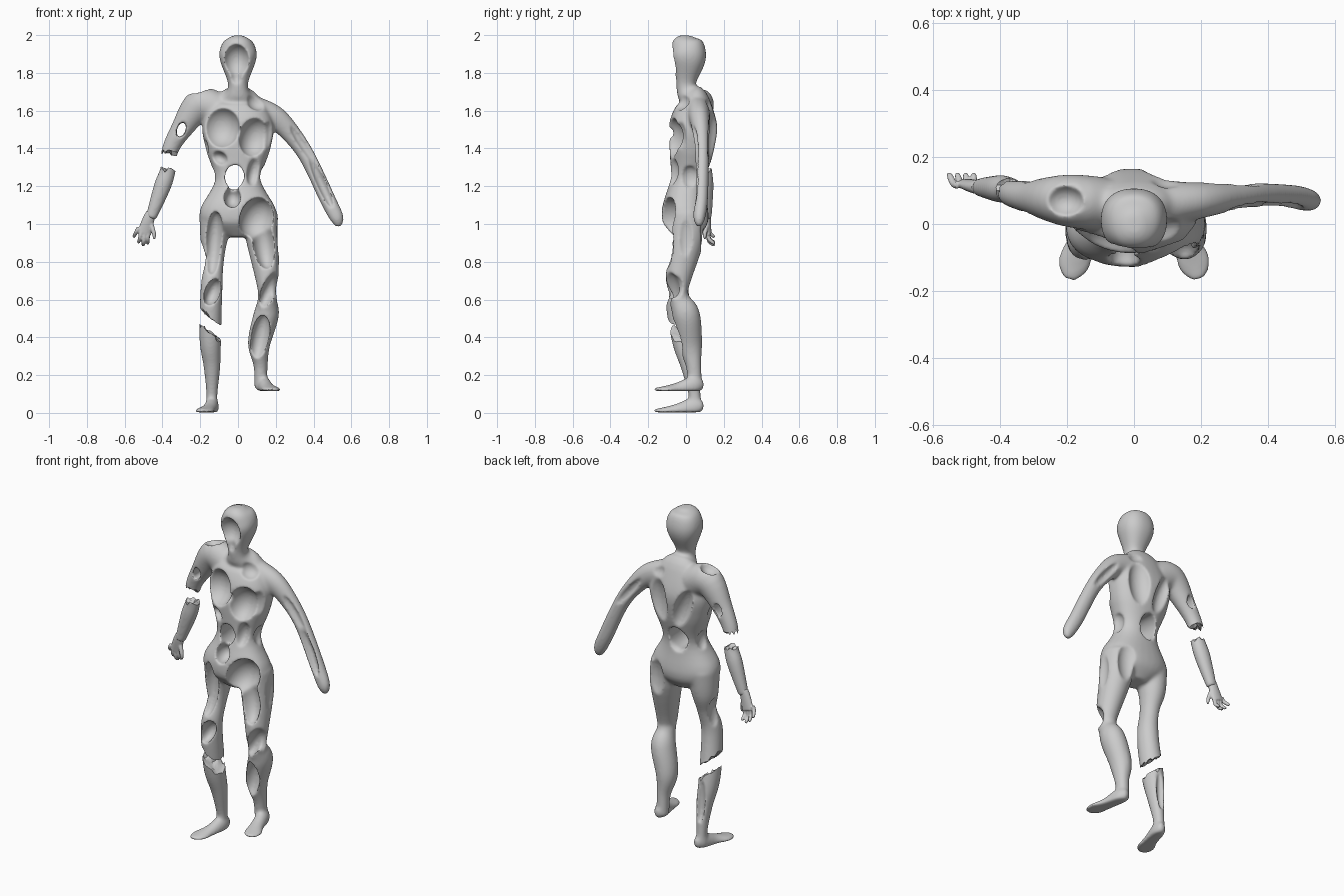
import bpy, bmesh, math, random
from mathutils import Vector, Matrix

if "Cube" in bpy.data.objects:
    bpy.data.objects.remove(bpy.data.objects["Cube"])

random.seed(4)


def new_obj(name, bm):
    bmesh.ops.recalc_face_normals(bm, faces=bm.faces)
    me = bpy.data.meshes.new(name)
    bm.to_mesh(me)
    bm.free()
    ob = bpy.data.objects.new(name, me)
    bpy.context.collection.objects.link(ob)
    return ob


def apply(ob, kind, **props):
    m = ob.modifiers.new("m", kind)
    for k, v in props.items():
        setattr(m, k, v)
    bpy.context.view_layer.objects.active = ob
    bpy.ops.object.modifier_apply(modifier=m.name)


def remesh(ob, size, smooth):
    apply(ob, 'REMESH', mode='VOXEL', voxel_size=size)
    apply(ob, 'SMOOTH', factor=.5, iterations=smooth)


def spline(rows, steps=5):
    p = [Vector(r) for r in rows]
    out = []
    for i in range(len(p) - 1):
        a, b, c, d = p[max(i - 1, 0)], p[i], p[i + 1], p[min(i + 2, len(p) - 1)]
        for s in range(steps):
            t = s / steps
            out.append(b + (c - a) * t / 2 + (2 * a - 5 * b + 4 * c - d) * t * t / 2
                       + (3 * b - a - 3 * c + d) * t ** 3 / 2)
    return out + [p[-1]]


def loft(bm, rows, depth=1.0, ref=(0, 1, 0), floor=None, n=24, power=1.0):
    """Tube through rows of x, y, z, half width and optional half depth along ref."""
    pts = spline([r if len(r) == 5 else (*r, r[3] * depth) for r in rows])
    last = len(pts) - 1
    rings = []
    for i, r in enumerate(pts):
        t = (Vector(pts[min(i + 1, last)][:3]) - Vector(pts[max(i - 1, 0)][:3])).normalized()
        v = Vector(ref)
        v = (v - t * v.dot(t)).normalized()
        u = t.cross(v)
        ring = []
        for k in range(n):
            a = 2 * math.pi * k / n
            c, s = [math.copysign(abs(f) ** power, f) for f in (math.cos(a), math.sin(a))]
            co = Vector(r[:3]) + u * r[3] * c + v * r[4] * s
            if floor is not None:
                co.z = max(co.z, floor)
            ring.append(bm.verts.new(co))
        rings.append(ring)
    for a, b in zip(rings, rings[1:]):
        for k in range(n):
            bm.faces.new((a[k], a[(k + 1) % n], b[(k + 1) % n], b[k]))
    bm.faces.new(rings[0][::-1])
    bm.faces.new(rings[-1])


# torso, neck and head: height, centre y, half width, half depth
trunk = [(.93, 0, .06, .06), (1.0, 0, .18, .115), (1.08, -.005, .2, .122), (1.23, .01, .125, .095),
         (1.4, .03, .172, .118), (1.53, .038, .188, .127), (1.65, .04, .13, .085),
         (1.7, .01, .065, .06), (1.75, 0, .054, .054), (1.86, .01, .094, .091),
         (1.92, .01, .097, .093), (1.97, 0, .072, .074), (1.998, 0, .025, .03)]
# limbs: x, y, z, half width
right_arm = [(-.1, .06, 1.6, .09), (-.2, .07, 1.63, .087), (-.3, .08, 1.5, .058), (-.36, .09, 1.39, .045),
             (-.37, .1, 1.29, .042), (-.4, .105, 1.2, .046), (-.462, .11, 1.03, .03)]
left_arm = [(.08, .06, 1.6, .08), (.19, .07, 1.565, .065), (.28, .08, 1.48, .052), (.37, .085, 1.35, .044),
            (.475, .08, 1.13, .043), (.524, .07, 1.03, .037), (.53, .07, .985, .015)]
left_leg = [(.115, 0, 1.05, .095), (.13, 0, .92, .088), (.157, -.045, .68, .058), (.155, -.035, .6, .051),
            (.15, 0, .52, .067), (.112, .02, .37, .06), (.12, .04, .25, .038), (.12, .05, .13, .034)]
right_leg = [(-.115, 0, 1.05, .09), (-.127, 0, .92, .073), (-.127, -.02, .8, .052), (-.14, -.05, .66, .058),
             (-.147, -.015, .4, .058), (-.138, .02, .25, .045), (-.138, .045, .1, .03),
             (-.14, .045, .03, .034)]
bm = bmesh.new()
loft(bm, [(0, *r[1:2], r[0], *r[2:]) for r in trunk], n=32, power=.87)
for rows, depth in ((right_arm, .9), (left_arm, .85), (left_leg, 1.1), (right_leg, 1.1)):
    loft(bm, rows, depth)
# feet, one lifted: x, y, centre height, half width, half thickness
foot = [(.125, .092, .025, .015, .02), (.135, .05, .03, .035, .05), (.155, -.04, .008, .04, .04),
        (.18, -.12, .004, .052, .022), (.192, -.168, .004, .022, .014)]
for side, base in ((-1, .003), (1, .115)):
    loft(bm, [(side * x, y, base + h, w, d) for x, y, h, w, d in foot], ref=(0, 0, 1), floor=base)
body = new_obj("hollowed_figure", bm)
remesh(body, .007, 8)

# scooped hollows: x, z, half width, half height, tilt
front = [(-.01, 1.865, .074, .093, 0), (-.01, 1.785, .04, .075, 0),                      # face
         (-.095, 1.515, .105, .115, 0), (.09, 1.46, .085, .11, .25), (.11, 1.655, .065, .055, 0),  # chest
         (.085, 1.28, .04, .085, .2), (-.105, 1.35, .055, .04, .4), (-.03, 1.14, .045, .055, 0),  # belly
         (.1, 1.03, .092, .115, .35), (.135, .9, .06, .14, -.15), (-.13, .9, .05, .17, .08),  # thighs
         (-.135, .64, .04, .075, .35), (.165, .65, .04, .11, .45), (.115, .4, .047, .13, .2)]  # knees, calf
back = [(.09, 1.46, .075, .17, .1), (-.08, 1.45, .055, .17, -.35), (.1, 1.64, .075, .055, .5),
        (-.02, 1.22, .065, .065, 0), (.14, .96, .075, .16, .05)]
through = [(-.018, 1.25, .057, .074, .1), (-.3, 1.5, .023, .042, .35)]
# hollows in the flanks: x, y, z, half height
flanks = [(.175, -.05, 1.46, .1), (-.19, 0, 1.38, .08), (.14, .02, 1.25, .06), (-.14, .03, 1.24, .06),
          (.235, .0, .93, .13), (.22, -.06, .66, .07), (-.195, 0, .8, .1), (-.21, .07, 1.725, .06)]
scoop = bmesh.new()


def hollow(centre, radii, tilt=0):
    mat = Matrix.Translation(centre) @ Matrix.Rotation(tilt, 4, 'Y') @ Matrix.Diagonal((*radii, 1))
    bmesh.ops.create_icosphere(scoop, subdivisions=3, radius=1, matrix=mat)


for x, z, a, c, tilt in front:
    y = -.04 if z < .5 or 1.6 < z < 1.7 else -.1
    hollow((x, y, z), (a, .04 + .7 * a if y < -.05 else .06, c), tilt)
for x, z, a, c, tilt in back:
    hollow((x, .18 if z > 1.4 else .14, z), (a, .075, c), tilt)
for x, z, a, c, tilt in through:
    hollow((x, .05, z), (a, .25, c), tilt)
for x, y, z, c in flanks:
    hollow((x, y, z), (.06 if z > 1.7 else .036, .05, c))
# grooves along the whole arm and the broken calf
for x, y, z, tilt in ((.36, .035, 1.4, -.6), (.44, .045, 1.22, -.42), (.3, .135, 1.45, -.7), (-.14, .07, .3, 0)):
    hollow((x, y, z), (.027, .035, .15), tilt)
scoops = new_obj("scoop_cutter", scoop)
remesh(scoops, .007, 5)
apply(body, 'BOOLEAN', object=scoops, operation='DIFFERENCE', solver='MANIFOLD')
bpy.data.objects.remove(scoops)
remesh(body, .006, 14)


# jagged gaps at the elbow and knee
def gap(centre, size, slope):
    bm = bmesh.new()
    bmesh.ops.create_cube(bm, size=1)
    bmesh.ops.subdivide_edges(bm, edges=bm.edges, cuts=11, use_grid_fill=True)
    for v in bm.verts:
        edge = abs(v.co.z) > .499
        v.co = Vector([c * s for c, s in zip(v.co, size)])
        v.co.z += slope * v.co.x + (random.uniform(-.016, .016) if edge else 0)
        v.co += Vector(centre)
    cut = new_obj("break_cutter", bm)
    apply(body, 'BOOLEAN', object=cut, operation='DIFFERENCE', solver='MANIFOLD')
    bpy.data.objects.remove(cut)


gap((-.37, .1, 1.332), (.2, .2, .095), -.2)
gap((-.145, -.02, .465), (.19, .26, .09), -.8)

# open hand with curled fingers
bm = bmesh.new()
loft(bm, [(-.46, .11, 1.06, .026, .022), (-.475, .112, 1.02, .032, .02), (-.497, .12, .95, .038, .015)])
for i, tip in enumerate((.935, .905, .89, .9)):
    x0, x1 = -.525 + .016 * i, -.55 + .024 * i
    loft(bm, [(x0, .117, .98, .012), ((x0 + x1) / 2, .12, tip + .025, .011),
              (x1, .145, tip, .009), (x1, .153, tip - .004, .004)], n=12)
loft(bm, [(-.46, .11, 1.0, .013), (-.445, .1, .95, .011), (-.443, .1, .92, .006)], n=12)
hand = new_obj("right_hand", bm)
remesh(hand, .004, 4)

for ob in (body, hand):
    bpy.ops.object.select_all(action='DESELECT')
    ob.select_set(True)
    bpy.context.view_layer.objects.active = ob
    bpy.ops.object.shade_smooth_by_angle(angle=math.radians(40))
